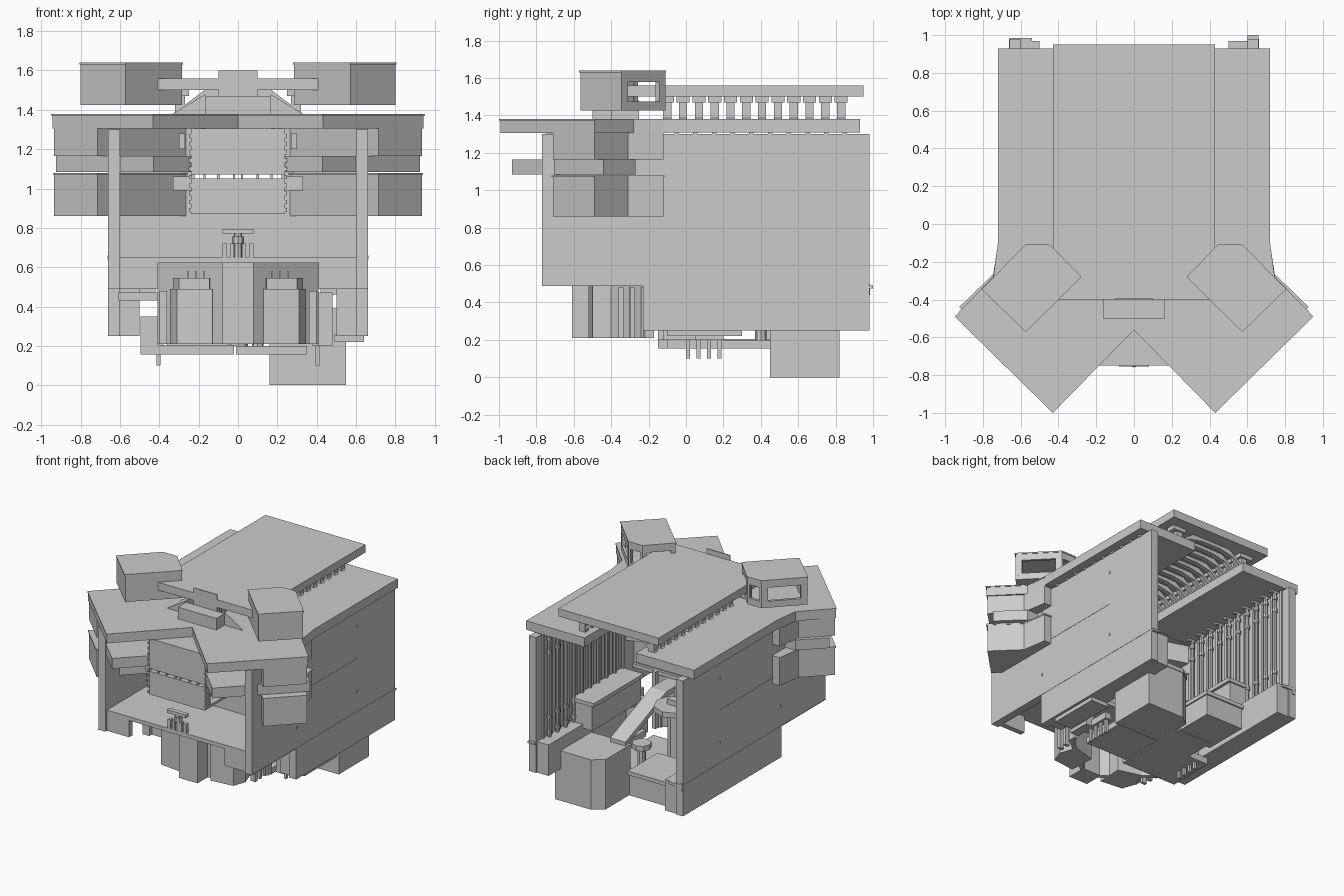
import bpy, bmesh, math
from mathutils import Vector, Matrix

if "Cube" in bpy.data.objects:
    bpy.data.objects.remove(bpy.data.objects["Cube"])


def finish(name, bm, mirror):
    bmesh.ops.recalc_face_normals(bm, faces=bm.faces)
    me = bpy.data.meshes.new(name)
    bm.to_mesh(me)
    bm.free()
    ob = bpy.data.objects.new(name, me)
    bpy.context.collection.objects.link(ob)
    if mirror:
        m = ob.modifiers.new("Mirror", 'MIRROR')
        m.use_mirror_merge = False
    return ob


def add_prism(bm, pts, lo, hi, axis='z'):
    """Extrude a flat outline; axis z uses (x, y) points, axis x uses (y, z), axis y uses (x, z)."""
    def put(p, h):
        return {'z': (p[0], p[1], h), 'x': (h, p[0], p[1]), 'y': (p[0], h, p[1])}[axis]
    a = [bm.verts.new(put(p, lo)) for p in pts]
    b = [bm.verts.new(put(p, hi)) for p in pts]
    bm.faces.new(a)
    bm.faces.new(b)
    n = len(pts)
    for i in range(n):
        bm.faces.new((a[i], a[(i + 1) % n], b[(i + 1) % n], b[i]))


def prism(name, pts, lo, hi, mirror=False, axis='z'):
    bm = bmesh.new()
    add_prism(bm, pts, lo, hi, axis)
    return finish(name, bm, mirror)


def boxes(name, items, mirror=False):
    """Each item is (x0, x1, y0, y1, z0, z1)."""
    bm = bmesh.new()
    for x0, x1, y0, y1, z0, z1 in items:
        add_prism(bm, [(x0, y0), (x1, y0), (x1, y1), (x0, y1)], z0, z1)
    return finish(name, bm, mirror)


def strip(p, q, t):
    """Outline of a straight wall from p to q, thickness t to its left."""
    p, q = Vector(p), Vector(q)
    d = (q - p).normalized()
    n = Vector((-d.y, d.x)) * t
    return [p, q, q + n, p + n]


def cylinders(name, items, sides=8, mirror=False):
    """Each item is (x, y, z0, z1, radius)."""
    bm = bmesh.new()
    for x, y, z0, z1, r in items:
        bmesh.ops.create_cone(bm, cap_ends=True, segments=sides, radius1=r, radius2=r,
                              depth=z1 - z0, matrix=Matrix.Translation((x, y, (z0 + z1) / 2)))
    return finish(name, bm, mirror)


def grow(pts, f):
    c = sum((Vector(p) for p in pts), Vector((0, 0))) / len(pts)
    return [c + (Vector(p) - c) * f for p in pts]


# Side walls with the raised front foot
prism("side_wall", [(-.77, .49), (-.23, .49), (-.23, .25), (.98, .25), (.98, 1.30), (-.77, 1.30)],
      .60, .66, True, 'x')
boxes("wall_base", [(.50, .60, -.20, .97, .25, .49)], True)
boxes("wall_trim", [(.66, .662, -.22, .52, .895, .905), (.66, .662, -.77, .98, .489, .493)], True)
boxes("wall_pins", [(.66, .663, y - .004, y + .004, z, z + .02)
                    for y in (-.22, .52) for z in (.64, 1.14)], True)

# Inner wall columns with collars and rails
ys = [-.05 + i * .1 for i in range(10)]
cylinders("wall_columns", [(.578, y, .49, 1.30, .014) for y in ys] +
          [(.578, y, z, z + .025, .02) for y in ys for z in (.52, .64, 1.14, 1.24)], 8, True)
boxes("wall_slats", [(.588, .60, y + .04, y + .06, .49, 1.30) for y in ys], True)
boxes("wall_brackets", [(.54, .665, y - .012, y + .012, 1.295, 1.31) for y in ys], True)

# Flat side roofs and the diagonal front slabs
boxes("side_roof", [(.22, .72, -.12, .93, 1.31, 1.38)], True)
slab = [(.43, -1), (.95, -.49), (.745, -.28), (.72, -.10), (.2, -.10), (-.07, -.49)]
prism("diagonal_roof", grow(slab, .985), 1.305, 1.372, True)
prism("diagonal_roof_rim", slab, 1.372, 1.38, True)
prism("middle_slab", [(.43, -.93), (.925, -.44), (.75, -.27), (.45, -.27), (.22, -.72)], 1.085, 1.165, True)

# Projecting bays on two storeys
bay = [(.715, -.71), (.935, -.49), (.75, -.31), (.72, -.12), (.60, -.12), (.24, -.235)]
prism("lower_bay", bay, .86, 1.07, True)
prism("lower_bay_cap", grow(bay, 1.025), 1.07, 1.08, True)
prism("upper_bay", bay, 1.165, 1.306, True)

# Roof turrets, open at the back
tur = [(.285, -.28), (.572, -.565), (.80, -.344), (.57, -.11), (.45, -.11)]
prism("turret_floor", tur, 1.425, 1.455, True)
prism("turret_roof", tur, 1.60, 1.63, True)
prism("turret_cap", grow(tur, 1.025), 1.63, 1.64, True)
bm = bmesh.new()
for i in (0, 1):
    add_prism(bm, strip(tur[i], tur[i + 1], .03), 1.455, 1.60)
for a, b in ((2, 3), (3, 4), (4, 0)):
    p, q = Vector(tur[a]), Vector(tur[b])
    add_prism(bm, strip(p, p.lerp(q, .14), .03), 1.455, 1.60)
    add_prism(bm, strip(p.lerp(q, .86), q, .03), 1.455, 1.60)
    add_prism(bm, strip(p, q, .02), 1.455, 1.475)
    add_prism(bm, strip(p, q, .02), 1.58, 1.60)
finish("turret_walls", bm, True)

# Raised centre roof, its posts, ribs and front box
boxes("centre_roof", [(-.43, .43, -.40, .95, 1.50, 1.56)])
py = [-.10 + i * .0845 for i in range(12)]
boxes("roof_posts", [(.27, .32, y - .022, y + .022, 1.38, 1.47) for y in py] +
      [(.25, .36, y - .035, y + .035, 1.47, 1.50) for y in py], True)
bm = bmesh.new()
for y in py:
    arch = [(.33, 1.38), (.29, 1.38), (.20, 1.45), (.08, 1.475), (0, 1.475), (0, 1.50), (.17, 1.50)]
    add_prism(bm, arch, y - .018, y + .018, 'y')
finish("roof_ribs", bm, True)
prism("front_brace", [(.165, 1.38), (.33, 1.38), (.165, 1.48)], -.40, -.25, True, 'y')
boxes("front_roof_box", [(-.165, .165, -.50, -.40, 1.38, 1.47)])
boxes("front_crest", [(-.10, .10, -.402, -.395, 1.46, 1.60)])

# Centre front balconies with toothed corners
boxes("upper_balcony", [(-.24, .24, -.75, -.68, 1.07, 1.30), (-.24, .24, -.75, -.40, 1.28, 1.304)])
boxes("lower_balcony", [(-.24, .24, -.75, -.68, .87, 1.05), (-.24, .24, -.75, -.40, .87, .89)])
boxes("balcony_teeth", [(.235, .25, -.755, -.70, .88 + i * .042, .90 + i * .042)
                        for i in range(10)], True)
boxes("balcony_posts", [(x - .006, x + .006, -.74, -.72, 1.04, 1.08) for x in (.02, .10, .17)], True)
boxes("balcony_side", [(.24, .33, -.66, -.58, .99, 1.06), (.27, .30, -.62, -.56, 1.2, 1.28)], True)

# Terrace, front wall and rear bulkhead
boxes("front_wall", [(.41, .60, -.75, -.71, .49, .65)], True)
boxes("terrace", [(-.60, .60, -.75, -.20, .62, .65)])
boxes("bulkhead", [(-.60, .60, -.26, -.22, .65, 1.04)])
boxes("upper_bulkhead", [(.22, .60, -.26, -.22, 1.04, 1.31)], True)

# Front light fitting
boxes("light_bar", [(-.08, .08, -.755, -.72, .77, .795)])
cylinders("light_stem", [(0, -.73, .65, .77, .02), (0, -.73, .72, .755, .03)], 8)
boxes("light_feet", [(.055, .08, -.75, -.72, .65, .72), (.02, .04, -.75, -.72, .65, .72)], True)

# Angled lower room with booths and a centre pillar
bm = bmesh.new()
for p, q in (((.08, -.49), (.41, -.22)), ((.41, -.22), (.41, -.17))):
    add_prism(bm, strip(p, q, .03), .21, .65)
finish("lower_room_wall", bm, True)
boxes("centre_pillar", [(-.08, .08, -.61, -.46, .21, .65)])
booth = [(.13, -.52), (.31, -.50), (.345, -.40), (.30, -.27), (.12, -.32)]
prism("booth", booth, .21, .49, True)
prism("booth_top", grow(booth, .86), .49, .545, True)
boxes("booth_rods", [(x, x + .008, -.45, -.44, .545, .58) for x in (.17, .21, .25)], True)
boxes("booth_slats", [(.36, .40, -.36 + i * .06, -.335 + i * .06, .21, .48) for i in range(3)], True)

# Base plates and hanging pegs
boxes("base_plate_left", [(-.49, -.02, -.15, .22, .155, .205), (-.32, -.02, .20, .46, .155, .205)])
boxes("base_plate_right", [(-.01, .35, -.10, .46, .155, .20)])
boxes("hanging_pegs", [(.395, .415, .0 + i * .056, .022 + i * .056, .10, .25) for i in range(4)], True)
boxes("peg_rail", [(.38, .43, -.05, .20, .20, .25)], True)
boxes("side_pod_left", [(-.495, -.41, -.15, .05, .155, .35), (-.61, -.41, -.30, -.22, .43, .47)])
boxes("side_pod_right", [(.41, .48, -.12, .05, .20, .47), (.49, .64, -.10, .30, .22, .26)])

# Rear counters with lids
desk = [(.16, .45), (.55, .45), (.55, .82), (.24, .82), (.16, .76)]
prism("rear_counter", desk, 0, .36, False)
prism("rear_counter_lid", grow(desk, 1.03), .36, .39, False)
boxes("low_counter", [(-.36, -.04, .40, .75, .16, .32)])
boxes("low_counter_lid", [(-.37, -.03, .39, .76, .32, .35)])

# Interior benches, ramp and table
boxes("bench", [(.42, .58, -.05, .55, .46, .65), (.40, .585, -.05, .56, .65, .68)], True)
prism("ramp", [(.50, .38), (.50, .42), (0, .62), (-.2, .62), (-.2, .58), (0, .58)], .17, .30, False, 'x')
cylinders("table_leg", [(0, .14, .20, .58, .05)], 8)
cylinders("table_top", [(0, .14, .58, .62, .15)], 8)
boxes("table_console", [(-.05, .05, .10, .16, .62, .66), (-.09, .09, -.02, .02, .62, .68)])
cylinders("stool", [(.10, .40, .20, .36, .03), (.10, .40, .36, .40, .07)], 8)

# Small fittings on the rear edges
boxes("rear_fitting_left", [(-.66, -.54, .97, .985, .47, .49), (-.655, -.63, .94, .985, .44, .50)])
boxes("rear_fitting_right", [(.60, .66, .97, 1.0, .475, .49)])
